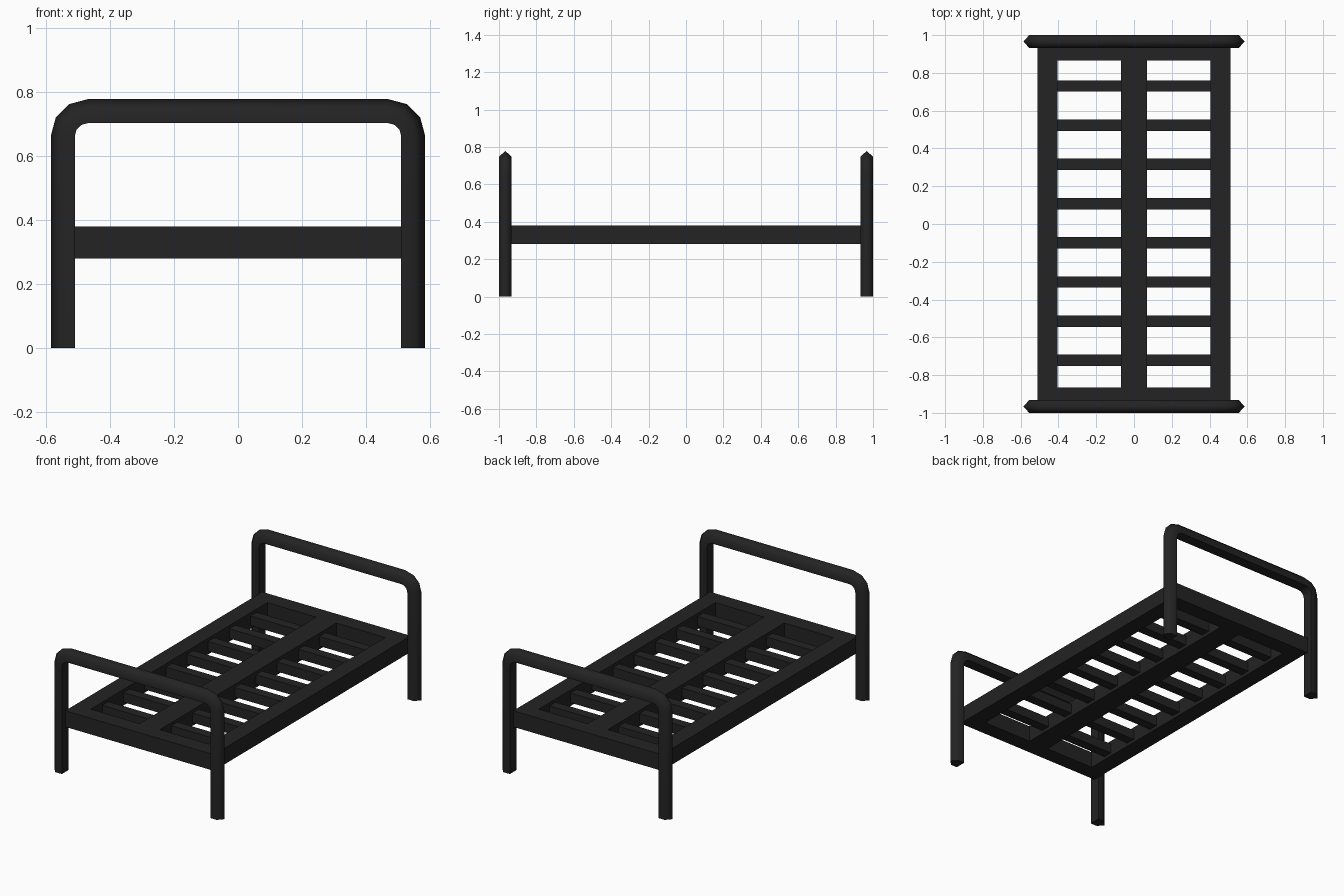
import bpy, bmesh, math
from mathutils import Vector

if "Cube" in bpy.data.objects:
    bpy.data.objects.remove(bpy.data.objects["Cube"])

black = bpy.data.materials.new("black_metal")
black.diffuse_color = (0.017, 0.017, 0.017, 1)
black.use_nodes = True
black.node_tree.nodes["Principled BSDF"].inputs["Base Color"].default_value = black.diffuse_color


def add_object(name, bm):
    bmesh.ops.recalc_face_normals(bm, faces=bm.faces)
    mesh = bpy.data.meshes.new(name)
    bm.to_mesh(mesh)
    bm.free()
    mesh.materials.append(black)
    ob = bpy.data.objects.new(name, mesh)
    bpy.context.collection.objects.link(ob)
    return ob


def box(name, x0, x1, y0, y1, z0, z1):
    bm = bmesh.new()
    bmesh.ops.create_cube(bm, size=1)
    for v in bm.verts:
        v.co = Vector(((x0 + x1) / 2 + v.co.x * (x1 - x0),
                       (y0 + y1) / 2 + v.co.y * (y1 - y0),
                       (z0 + z1) / 2 + v.co.z * (z1 - z0)))
    return add_object(name, bm)


# Bent tube: five-sided section with its ridge pointing outwards
SECTION = [(0.115, 0), (0.085, 0.034), (0.04, 0.034), (0.04, -0.034), (0.085, -0.034)]
CX, CZ = 0.47, 0.663


def end_hoop(name, y):
    # path stations: bend centre x, z and outward angle
    path = [(-CX, 0, 180)]
    path += [(-CX, CZ, a) for a in (180, 150, 120, 90)]
    path += [(CX, CZ, a) for a in (90, 60, 30, 0)]
    path += [(CX, 0, 0)]
    bm = bmesh.new()
    rings = []
    for x, z, a in path:
        c, s = math.cos(math.radians(a)), math.sin(math.radians(a))
        rings.append([bm.verts.new((x + c * r, y + w, z + s * r)) for r, w in SECTION])
    n = len(SECTION)
    for a, b in zip(rings, rings[1:]):
        for i in range(n):
            j = (i + 1) % n
            bm.faces.new((a[i], a[j], b[j], b[i]))
    bm.faces.new(rings[0])
    bm.faces.new(rings[-1])
    ob = add_object(name, bm)
    bpy.ops.object.select_all(action='DESELECT')
    ob.select_set(True)
    bpy.context.view_layer.objects.active = ob
    bpy.ops.object.shade_smooth_by_angle(angle=math.radians(85))


end_hoop("foot_end_hoop", -0.966)
end_hoop("head_end_hoop", 0.966)

# Base frame: side rails, end rails and centre beam
Z0, Z1 = 0.28, 0.38
for side, s in (("left", -1), ("right", 1)):
    xs = sorted((s * 0.405, s * 0.51))
    box(side + "_side_rail", *xs, -0.966, 0.966, Z0, Z1)
for end, s in (("foot", -1), ("head", 1)):
    ys = sorted((s * 0.866, s * 0.966))
    box(end + "_end_rail", -0.405, 0.405, *ys, Z0, Z1)
box("centre_beam", -0.069, 0.069, -0.866, 0.866, Z0, Z1)

# Recessed slats on both sides of the beam
for i in range(8):
    y = -0.722 + i * 0.2075
    for side, s in (("left", -1), ("right", 1)):
        xs = sorted((s * 0.069, s * 0.405))
        box(f"{side}_slat_{i + 1}", *xs, y - 0.03, y + 0.03, 0.30, 0.36)
